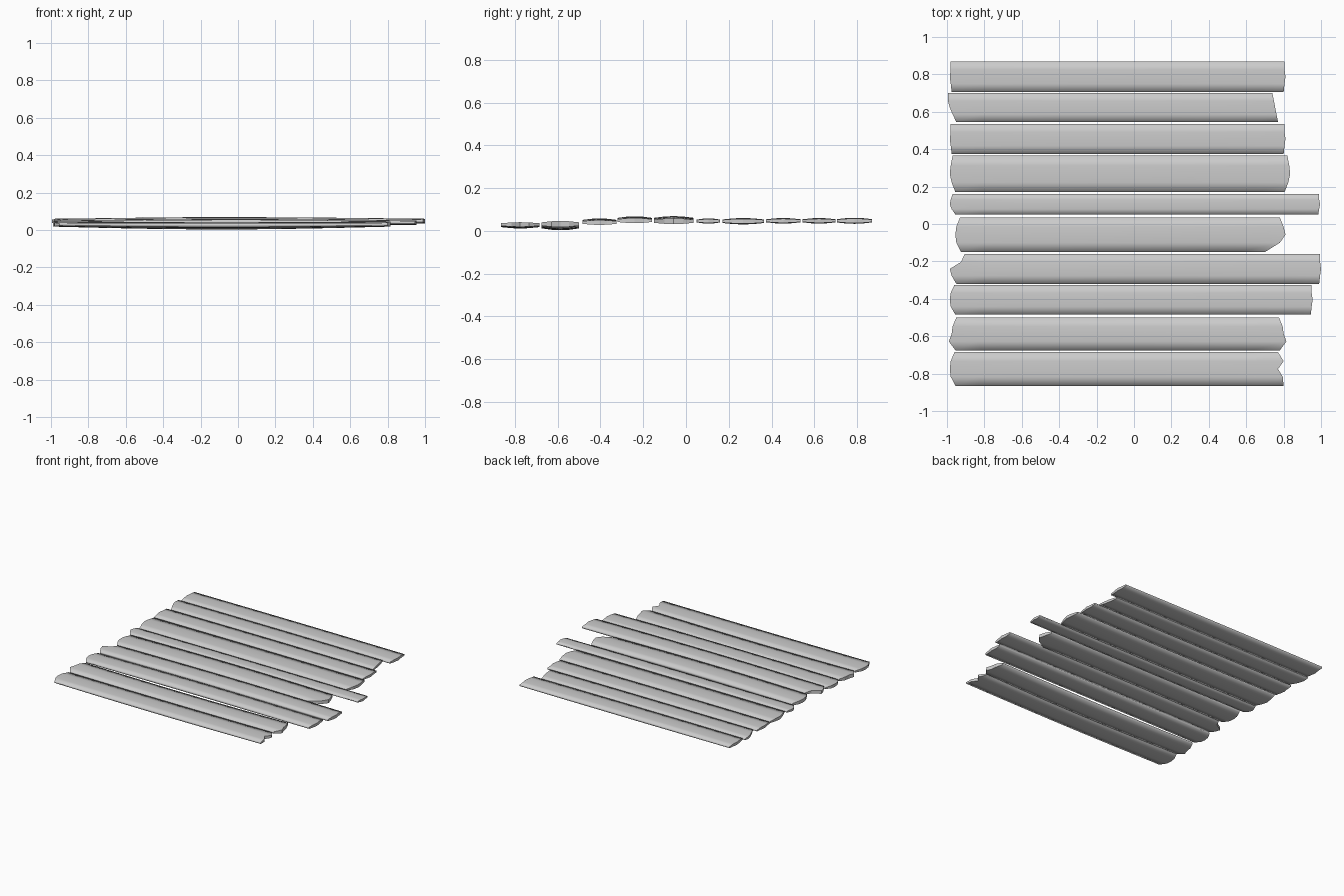
import bpy, bmesh, math

cube = bpy.data.objects.get("Cube")
if cube:
    bpy.data.objects.remove(cube)

wood = bpy.data.materials.new("grey wood")
wood.use_nodes = True
grey = (0.6, 0.6, 0.6, 1)
wood.diffuse_color = grey
wood.node_tree.nodes["Principled BSDF"].inputs["Base Color"].default_value = grey

# How far each end is worn back, from the front edge to the back edge
ENDS = {
    "blunt": (.01, .005, 0, .005, .005),
    "rounded": (.03, .005, 0, .005, .025),
    "pointed": (.03, .01, 0, .005, .015),
    "back_slant": (.05, .03, .015, .005, .005),
    "front_slant": (0, .008, .015, .022, .03),
    "worn": (.11, .03, 0, .01, .03),
    "split": (.035, .01, 0, .06, .08),
    "notched": (.035, 0, .015, .02, .04),
    "cracked": (0, .005, .03, 0, .03),
}
ACROSS = (0, .27, .5, .73, 1)
CROWN = (.55, .9, 1, .9, .55)
STATIONS = 12


def plank(name, y, z, x, left, right, bow=0.0):
    """Loft a worn plank with a crowned top and belly along x."""
    bm = bmesh.new()
    mid, half = sum(z) / 2, (z[1] - z[0]) / 2
    rings = []
    for s in range(STATIONS + 1):
        t = s / STATIONS
        swell = math.sin(math.pi * t)
        thick = half * (.75 + .25 * swell)
        ring = []
        for side, order in ((1, range(5)), (-1, reversed(range(5)))):
            for i in order:
                x0 = x[0] + ENDS[left][i]
                x1 = x[1] - ENDS[right][i]
                ring.append(bm.verts.new((
                    x0 + (x1 - x0) * t,
                    y[0] + (y[1] - y[0]) * ACROSS[i],
                    mid + bow * (swell - .5) + side * thick * CROWN[i])))
        rings.append(ring)
    n = len(rings[0])
    for a, b in zip(rings, rings[1:]):
        for i in range(n):
            j = (i + 1) % n
            bm.faces.new((a[i], a[j], b[j], b[i])).smooth = True
    # End caps as strips, so notches stay clean
    for ring in (rings[0], rings[-1]):
        for i in range(4):
            bm.faces.new((ring[i], ring[i + 1], ring[n - 2 - i], ring[n - 1 - i]))
    bmesh.ops.recalc_face_normals(bm, faces=bm.faces)
    mesh = bpy.data.meshes.new(name)
    bm.to_mesh(mesh)
    bm.free()
    mesh.materials.append(wood)
    bpy.context.collection.objects.link(bpy.data.objects.new(name, mesh))


# Planks from the back to the front
plank("plank_back", (.705, .87), (.033, .061), (-.985, .81), "blunt", "blunt")
plank("plank_second", (.545, .70), (.034, .06), (-1, .77), "back_slant", "front_slant")
plank("plank_third", (.375, .535), (.034, .06), (-.985, .81), "blunt", "blunt")
plank("plank_fourth", (.17, .365), (.03, .06), (-.985, .835), "pointed", "pointed")
plank("plank_narrow_long", (.05, .16), (.034, .058), (-.985, .995), "pointed", "blunt")
plank("plank_sixth", (-.15, .035), (.03, .066), (-.955, .81), "rounded", "worn", .006)
plank("plank_split_long", (-.32, -.16), (.034, .066), (-.985, 1), "split", "blunt", .004)
plank("plank_eighth", (-.485, -.325), (.026, .056), (-.985, .955), "rounded", "blunt", .004)
plank("plank_notched", (-.675, -.5), (.008, .046), (-.99, .815), "notched", "notched", -.01)
plank("plank_front", (-.865, -.685), (.013, .042), (-.985, .80), "rounded", "cracked", -.004)
